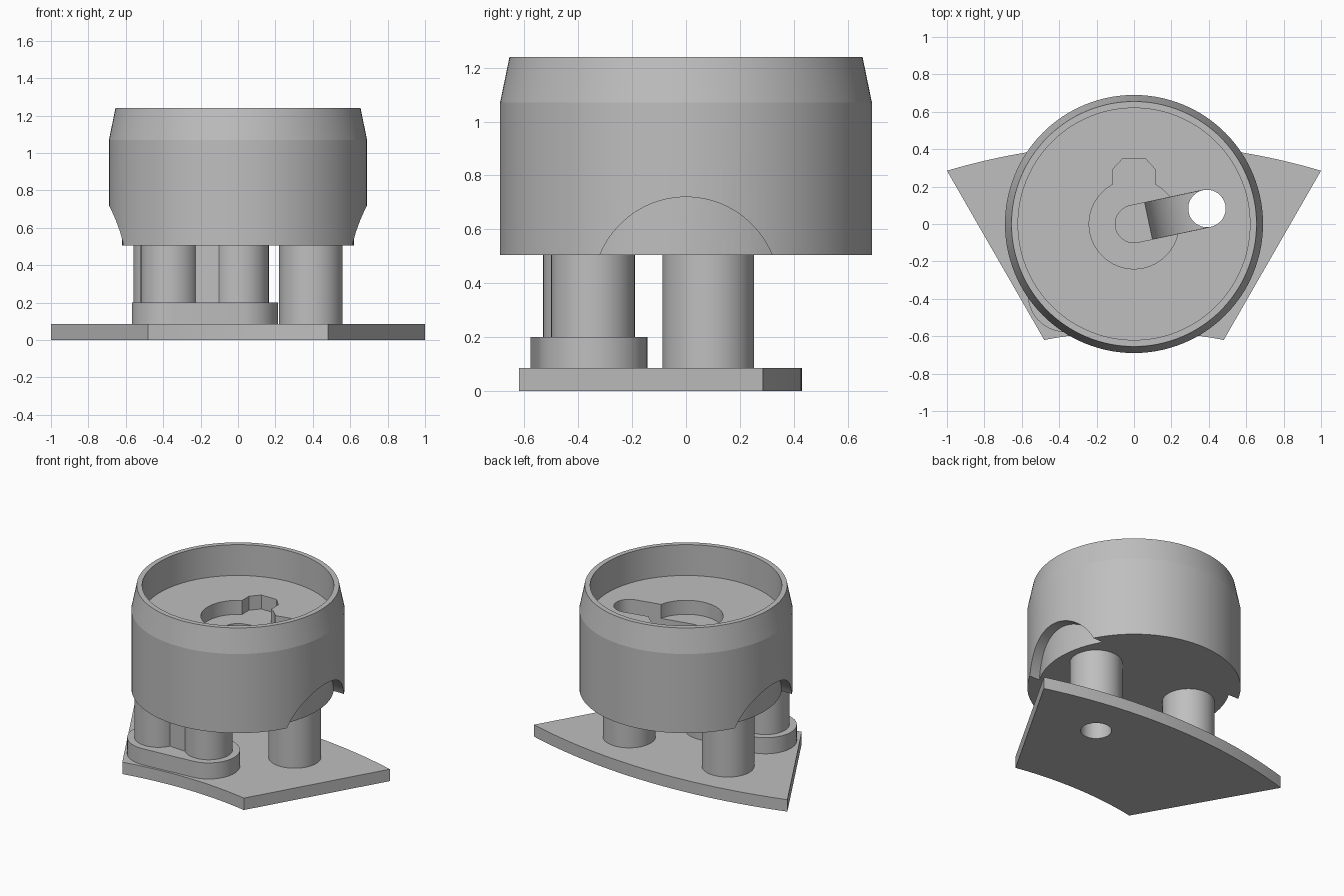
import bpy, bmesh
from math import sin, cos, pi, atan2, sqrt, radians
from mathutils import Matrix

cube = bpy.data.objects.get("Cube")
if cube:
    bpy.data.objects.remove(cube, do_unlink=True)

grey = bpy.data.materials.new("plain grey")
grey.use_nodes = True
COLOR = (0.52, 0.52, 0.52, 1)
grey.diffuse_color = COLOR
grey.node_tree.nodes["Principled BSDF"].inputs["Base Color"].default_value = COLOR


def make(name, bm):
    bmesh.ops.recalc_face_normals(bm, faces=bm.faces)
    mesh = bpy.data.meshes.new(name)
    bm.to_mesh(mesh)
    bm.free()
    mesh.materials.append(grey)
    ob = bpy.data.objects.new(name, mesh)
    bpy.context.collection.objects.link(ob)
    return ob


def prism(name, outline, z0, z1, matrix=None):
    """Extrude a flat outline from z0 to z1, then place it."""
    bm = bmesh.new()
    face = bm.faces.new([bm.verts.new((x, y, z0)) for x, y in outline])
    new = bmesh.ops.extrude_face_region(bm, geom=[face])["geom"]
    bmesh.ops.translate(bm, vec=(0, 0, z1 - z0),
                        verts=[v for v in new if isinstance(v, bmesh.types.BMVert)])
    if matrix:
        bm.transform(matrix)
    return make(name, bm)


def arc(cx, cy, r, a0, a1, n):
    return [(cx + r * cos(a0 + (a1 - a0) * i / n),
             cy + r * sin(a0 + (a1 - a0) * i / n)) for i in range(n + 1)]


def circle(cx, cy, r, n=64):
    return arc(cx, cy, r, 0, 2 * pi, n)[:-1]


def stadium(a, b, r):
    t = atan2(b[1] - a[1], b[0] - a[0])
    return (arc(*a, r, t + pi / 2, t + 3 * pi / 2, 24)
            + arc(*b, r, t - pi / 2, t + pi / 2, 24))


def lathe(name, profile, n=128):
    """Spin a radius/height profile that starts and ends on the axis."""
    bm = bmesh.new()
    vs = [bm.verts.new((r, 0, z)) for r, z in profile]
    es = [bm.edges.new(p) for p in zip(vs, vs[1:])]
    bmesh.ops.spin(bm, geom=vs + es, cent=(0, 0, 0), axis=(0, 0, 1),
                   angle=2 * pi, steps=n)
    bmesh.ops.remove_doubles(bm, verts=bm.verts, dist=1e-4)
    return make(name, bm)


def boolean(target, other, operation="DIFFERENCE"):
    mod = target.modifiers.new("bool", "BOOLEAN")
    mod.object, mod.operation, mod.solver = other, operation, "EXACT"
    bpy.context.view_layer.update()
    graph = bpy.context.evaluated_depsgraph_get()
    mesh = bpy.data.meshes.new_from_object(target.evaluated_get(graph))
    target.modifiers.clear()
    target.data = mesh
    bpy.data.objects.remove(other, do_unlink=True)


POST_Y, POST_X, POST_R = 0.083, 0.39, 0.17
CAP_Z, PLATE_Z = 0.505, 0.085
HOLE = (POST_X, POST_Y)

# Base plate: outer and inner edges are concentric arcs
cy, r_out = -3.09, 3.52
r_in = sqrt(0.48 ** 2 + (cy + 0.62) ** 2)
out_a, in_a = atan2(0.285 - cy, 1), atan2(-0.62 - cy, 0.48)
outline = arc(0, cy, r_out, out_a, pi - out_a, 32) + arc(0, cy, r_in, pi - in_a, in_a, 16)
plate = prism("base_plate", outline, 0, PLATE_Z)
boolean(plate, prism("cutter", circle(*HOLE, 0.1), -0.1, 0.3))

# Two round posts, one of them hollow
left_post = prism("left_hollow_post", circle(POST_X, POST_Y, POST_R), PLATE_Z, CAP_Z)
boolean(left_post, prism("cutter", circle(*HOLE, 0.1), -0.1, 0.8))
right_post = prism("right_post", circle(-POST_X, POST_Y, POST_R), PLATE_Z, CAP_Z)

# Front foot with twin pillars joined by a web
A, B = (-0.365, -0.375), (0.01, -0.345)
foot = prism("front_foot", stadium(A, B, 0.203), PLATE_Z, 0.2)
pillars = prism("twin_pillars", circle(*A, 0.155), 0.2, CAP_Z)
boolean(pillars, prism("pillar", circle(*B, 0.155), 0.2, CAP_Z), "UNION")
web = [(A[0], A[1] - 0.06), (B[0], B[1] - 0.115), (B[0], B[1] + 0.115), (A[0], A[1] + 0.06)]
boolean(pillars, prism("web", web, 0.2, CAP_Z), "UNION")

# Cup with a chamfered rim and a sunken floor
FLOOR = 1.02
cup = lathe("cup", [(0, CAP_Z), (0.69, CAP_Z), (0.69, 1.07), (0.655, 1.24),
                    (0.62, 1.24), (0.62, FLOOR), (0, FLOOR)])

# Arched side notches that stop at the inner core
notch = prism("cutter", circle(0, 0, 0.345, 96), -1, 1,
              Matrix.Translation((0, 0, 0.375)) @ Matrix.Rotation(pi / 2, 4, "Y"))
boolean(notch, prism("core", circle(0, 0, 0.62, 128), -0.2, 1))
boolean(cup, notch)

# Round recess with a key pocket
RECESS = 0.92
boolean(cup, prism("cutter", circle(0, 0, 0.24), RECESS, 1.1))
key = [(-0.115, 0), (0.115, 0), (0.115, 0.29), (0.06, 0.35), (-0.06, 0.35), (-0.115, 0.29)]
boolean(cup, prism("cutter", key, RECESS, 1.1))

# Cable slot: flat start, curved ramp, then a vertical bore
boolean(cup, prism("cutter", stadium((0, 0), HOLE, 0.1), 0.86, 1.1))
ramp = [(0.4, 1.1), (0.08, 1.1)] + arc(0.4, 0.86, 0.32, pi, 1.5 * pi, 16)
turn = Matrix.Rotation(atan2(POST_Y, POST_X), 4, "Z") @ Matrix.Rotation(radians(90), 4, "X")
boolean(cup, prism("cutter", ramp, -0.099, 0.099, turn))
boolean(cup, prism("cutter", circle(*HOLE, 0.1), 0.3, 1.2))

# Smooth the round walls, keep hard edges
bpy.ops.object.select_all(action="DESELECT")
for ob in (plate, left_post, right_post, foot, pillars, cup):
    ob.select_set(True)
    bpy.context.view_layer.objects.active = ob
bpy.ops.object.shade_smooth_by_angle(angle=radians(10))
